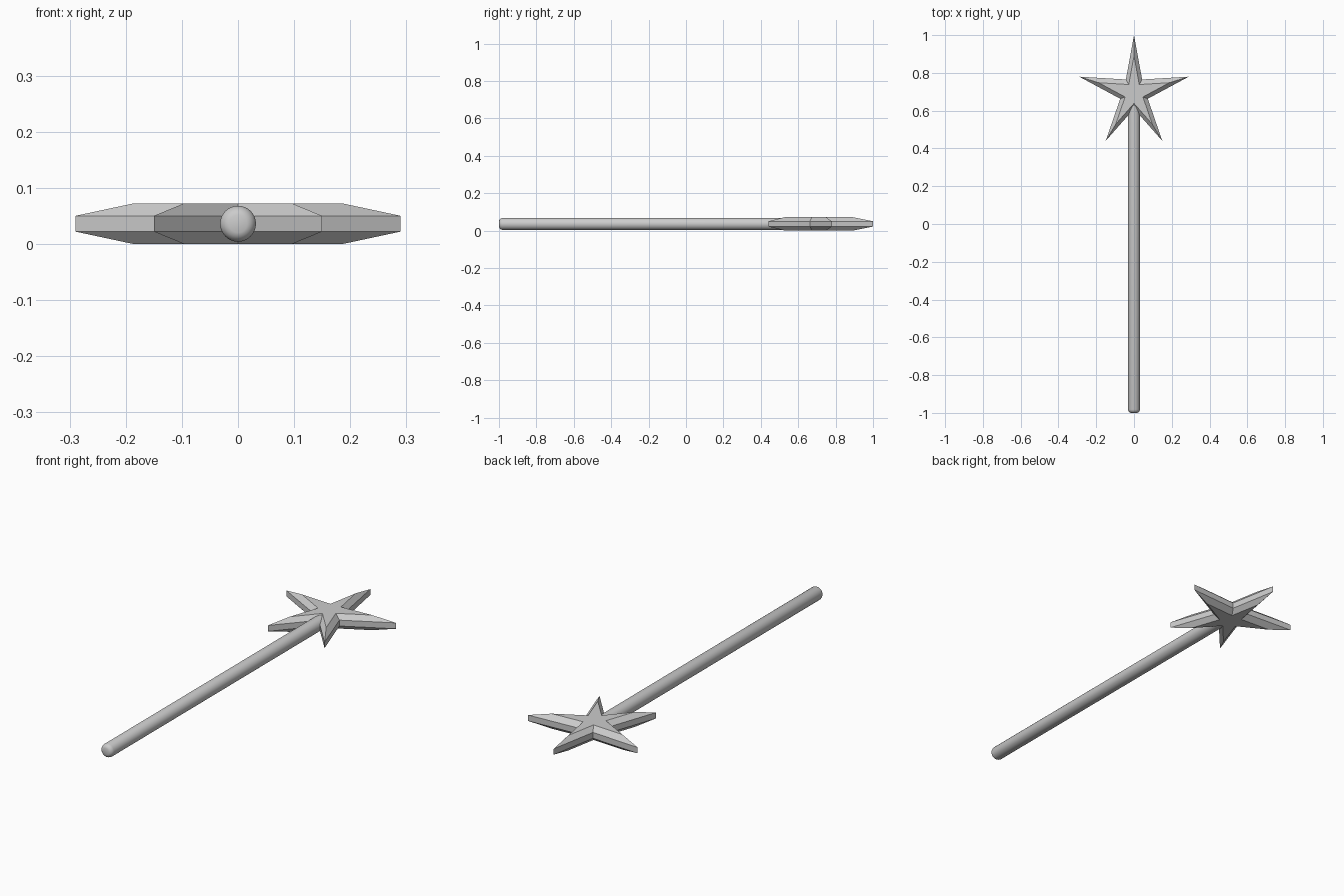
import bpy, bmesh, math

if "Cube" in bpy.data.objects:
    bpy.data.objects.remove(bpy.data.objects["Cube"])

ZC = 0.036          # height of the wand axis
CENTRE_Y = 0.69     # middle of the star


def loft(name, rings):
    """Skin a stack of closed rings and cap both ends."""
    bm = bmesh.new()
    loops = [[bm.verts.new(p) for p in ring] for ring in rings]
    n = len(loops[0])
    for a, b in zip(loops, loops[1:]):
        for i in range(n):
            j = (i + 1) % n
            bm.faces.new((a[i], a[j], b[j], b[i]))
    bm.faces.new(loops[0][::-1])
    bm.faces.new(loops[-1])
    bmesh.ops.recalc_face_normals(bm, faces=bm.faces[:])
    mesh = bpy.data.meshes.new(name)
    bm.to_mesh(mesh)
    bm.free()
    obj = bpy.data.objects.new(name, mesh)
    bpy.context.collection.objects.link(obj)
    return obj


# Star: half outline mirrored, bevelled on both faces
half = [(0, 1.0), (0.043, 0.765), (0.29, 0.78), (0.073, 0.663), (0.15, 0.44), (0, 0.61)]
outline = half + [(-x, y) for x, y in half[-2:0:-1]]


def star_ring(scale, z):
    return [(x * scale, CENTRE_Y + (y - CENTRE_Y) * scale, z) for x, y in outline]


loft("star", [star_ring(0.645, 0.0), star_ring(1, 0.022),
              star_ring(1, 0.05), star_ring(0.645, 0.072)])

# Handle: round rod with a softened free end
profile = [(-1.0, 0.016), (-0.997, 0.023), (-0.991, 0.029), (-0.982, 0.032), (0.66, 0.032)]
SIDES = 32
rod = loft("handle", [[(r * math.cos(2 * math.pi * i / SIDES), y,
                        ZC + r * math.sin(2 * math.pi * i / SIDES)) for i in range(SIDES)]
                      for y, r in profile])
bpy.context.view_layer.objects.active = rod
rod.select_set(True)
bpy.ops.object.shade_smooth_by_angle(angle=math.radians(60))
